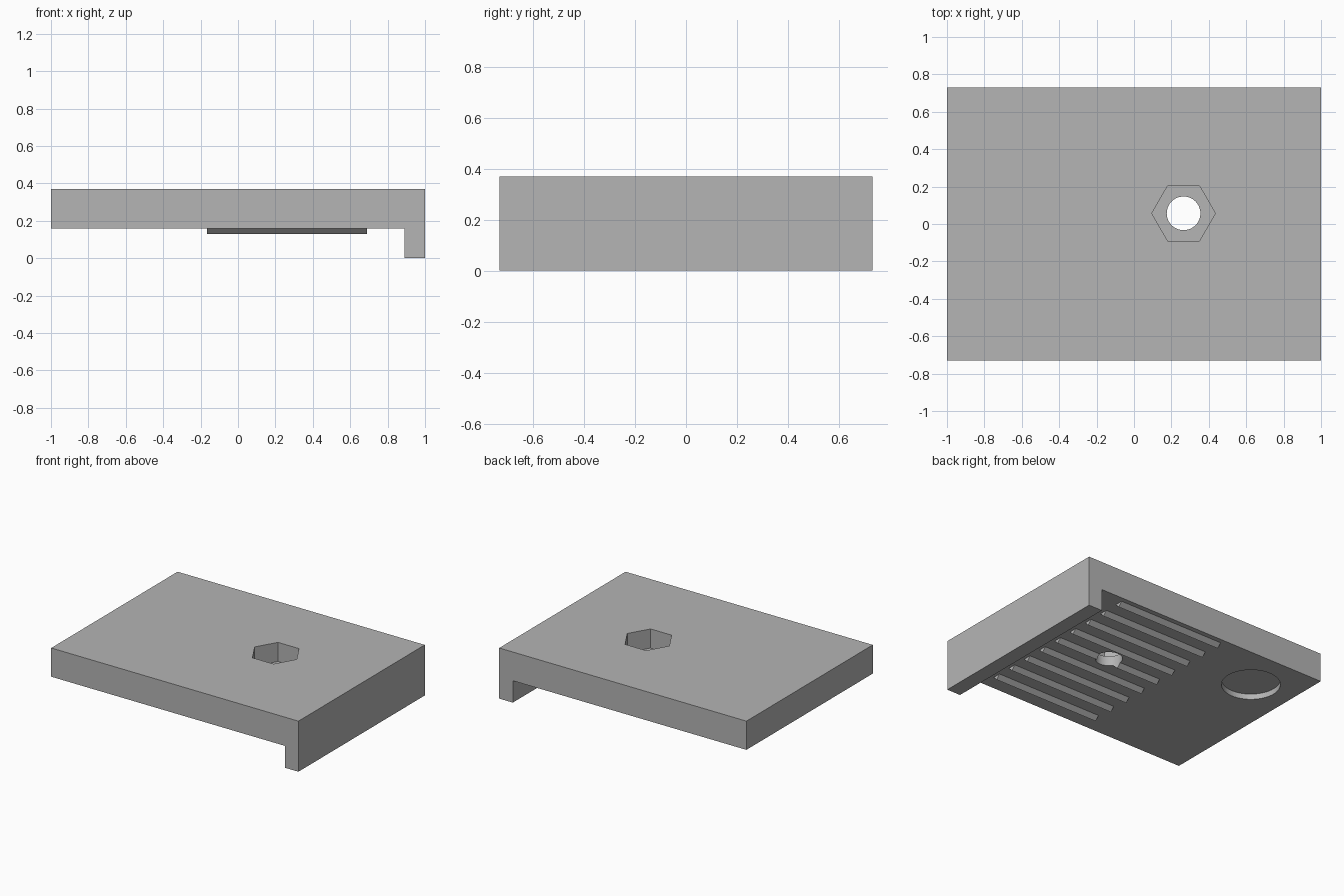
import bpy
import bmesh
from math import radians
from mathutils import Vector, Matrix

cube = bpy.data.objects.get("Cube")
if cube:
    bpy.data.objects.remove(cube, do_unlink=True)

grey = bpy.data.materials.new("plain_grey")
grey.use_nodes = True
colour = (0.46, 0.46, 0.46, 1)
grey.diffuse_color = colour
grey.node_tree.nodes["Principled BSDF"].inputs["Base Color"].default_value = colour

TOP, UNDERSIDE = 0.37, 0.16
HALF_DEPTH = 0.73
BOLT_X, BOLT_Y = 0.265, 0.057


def finish(name, bm):
    bmesh.ops.recalc_face_normals(bm, faces=bm.faces[:])
    mesh = bpy.data.meshes.new(name)
    bm.to_mesh(mesh)
    bm.free()
    mesh.materials.append(grey)
    obj = bpy.data.objects.new(name, mesh)
    bpy.context.collection.objects.link(obj)
    return obj


def extrude_profile(bm, points, direction):
    face = bm.faces.new([bm.verts.new(p) for p in points])
    new = bmesh.ops.extrude_face_region(bm, geom=[face])["geom"]
    verts = [v for v in new if isinstance(v, bmesh.types.BMVert)]
    bmesh.ops.translate(bm, verts=verts, vec=Vector(direction))


def upright_prism(name, x, y, radius, low, high, sides):
    bm = bmesh.new()
    bmesh.ops.create_cone(bm, cap_ends=True, segments=sides, radius1=radius,
                          radius2=radius, depth=high - low)
    # Put a corner on the x axis
    corner = bm.verts[:][0].co
    turn = Matrix.Rotation(-Vector((1, 0)).angle_signed(corner.xy) * -1, 4, "Z")
    bmesh.ops.transform(bm, matrix=turn, verts=bm.verts[:])
    bmesh.ops.translate(bm, verts=bm.verts[:], vec=(x, y, (low + high) / 2))
    return finish(name, bm)


def combine(target, tool, operation):
    mod = target.modifiers.new(tool.name, "BOOLEAN")
    mod.operation = operation
    mod.solver = "EXACT"
    mod.object = tool
    bpy.context.view_layer.objects.active = target
    bpy.ops.object.modifier_apply(modifier=mod.name)
    bpy.data.objects.remove(tool, do_unlink=True)


# Flat plate with a downward lip along one end
bm = bmesh.new()
outline = [(-1, UNDERSIDE), (0.89, UNDERSIDE), (0.89, 0), (1, 0), (1, TOP), (-1, TOP)]
extrude_profile(bm, [(x, -HALF_DEPTH, z) for x, z in outline], (0, 2 * HALF_DEPTH, 0))
plate = finish("lipped_plate", bm)

# Row of V-shaped grip ribs, rooted slightly inside the plate
bm = bmesh.new()
half, root = 0.03, UNDERSIDE + 0.02
for i in range(9):
    y = 0.037 + (i - 4) * 0.157
    section = [(y - half, root), (y - half, UNDERSIDE), (y, UNDERSIDE - 0.03),
               (y + half, UNDERSIDE), (y + half, root)]
    extrude_profile(bm, [(-0.165, py, z) for py, z in section], (0.855, 0, 0))
combine(plate, finish("grip_ribs", bm), "UNION")

# Hexagonal nut pocket, bolt hole and shallow round recess
combine(plate, upright_prism("nut_pocket", BOLT_X, BOLT_Y, 0.17, 0.23, 0.5, 6), "DIFFERENCE")
combine(plate, upright_prism("bolt_hole", BOLT_X, BOLT_Y, 0.09, 0, 0.3, 64), "DIFFERENCE")
combine(plate, upright_prism("round_recess", -0.674, 0.4, 0.195, 0, 0.2, 64), "DIFFERENCE")

# Smooth the round walls while keeping hard edges
bpy.ops.object.select_all(action="DESELECT")
plate.select_set(True)
bpy.context.view_layer.objects.active = plate
bpy.ops.object.shade_smooth_by_angle(angle=radians(30))
